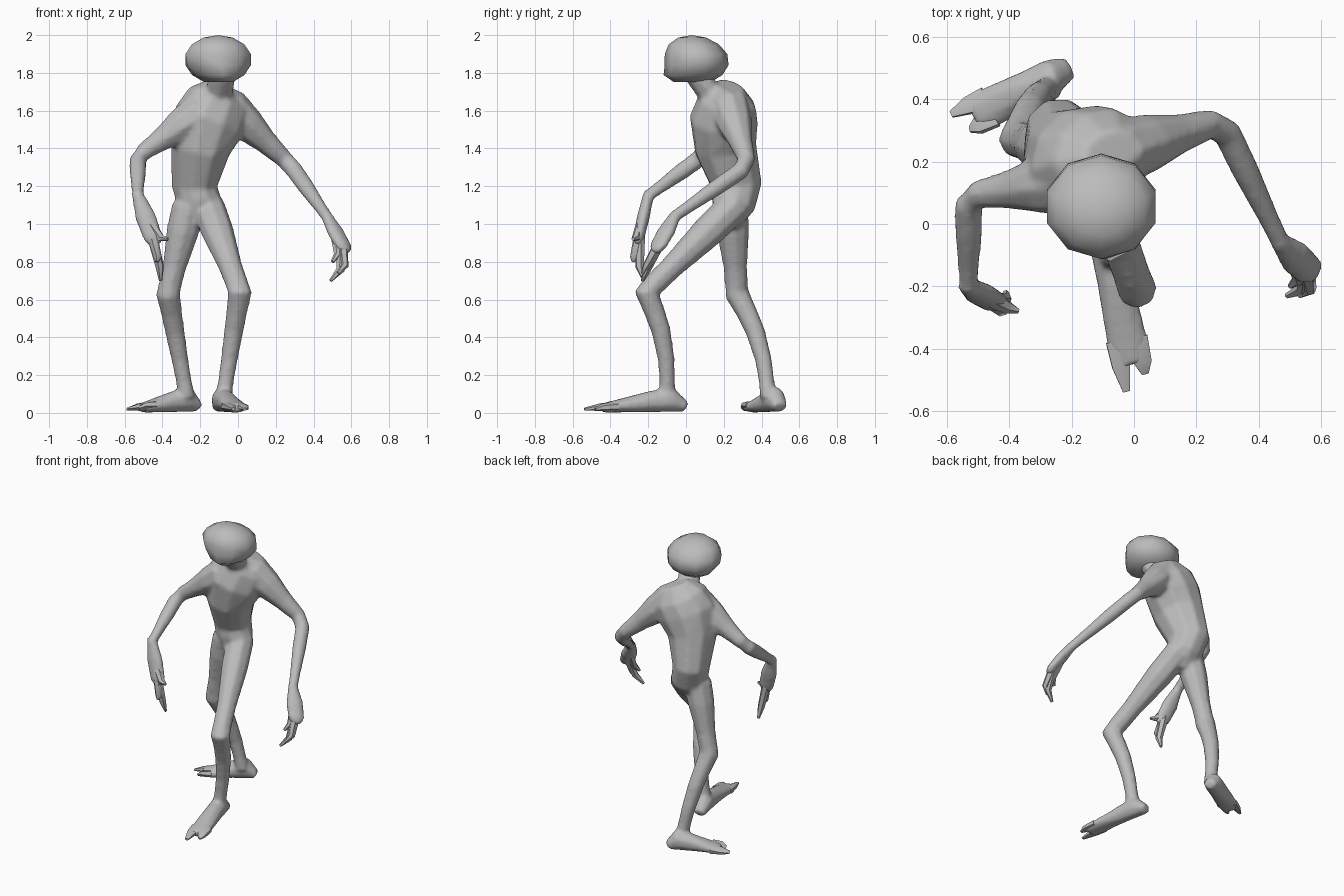
import bpy, bmesh, math
from mathutils import Vector

cube = bpy.data.objects.get("Cube")
if cube:
    bpy.data.objects.remove(cube, do_unlink=True)

skin = bpy.data.materials.new("grey_skin")
skin.use_nodes = True
skin.diffuse_color = (0.5, 0.5, 0.5, 1)
skin.node_tree.nodes["Principled BSDF"].inputs["Base Color"].default_value = skin.diffuse_color


def finish(name, bm):
    """Turn a bmesh into a smooth-shaded skin-coloured object."""
    bmesh.ops.recalc_face_normals(bm, faces=bm.faces)
    mesh = bpy.data.meshes.new(name)
    bm.to_mesh(mesh)
    bm.free()
    mesh.materials.append(skin)
    obj = bpy.data.objects.new(name, mesh)
    bpy.context.collection.objects.link(obj)
    bpy.ops.object.select_all(action="DESELECT")
    bpy.context.view_layer.objects.active = obj
    obj.select_set(True)
    bpy.ops.object.shade_smooth_by_angle(angle=math.radians(50))
    return obj


def loft(bm, rings, across=Vector((1, 0, 0)), sides=8):
    """Add a closed tube through rings of (centre, half width, half depth)."""
    centres = [ring[0] for ring in rings]
    loops = []
    for i, (centre, width, depth) in enumerate(rings):
        after = centres[min(i + 1, len(rings) - 1)]
        before = centres[max(i - 1, 0)]
        tangent = (after - before).normalized()
        side = (across - tangent * across.dot(tangent)).normalized()
        normal = tangent.cross(side)
        angles = [math.tau * (k + 0.5) / sides for k in range(sides)]
        loops.append([bm.verts.new(centre + side * width * math.cos(a)
                                   + normal * depth * math.sin(a)) for a in angles])
    for low, high in zip(loops, loops[1:]):
        for k in range(sides):
            n = (k + 1) % sides
            bm.faces.new((low[k], low[n], high[n], high[k]))
    bm.faces.new(loops[0][::-1])
    bm.faces.new(loops[-1])


def digit(name, root, bend, tip, radius, flat=1.0):
    """Tapering finger or toe."""
    bm = bmesh.new()
    loft(bm, [(point, radius * taper, radius * taper * flat)
              for point, taper in ((root, 1), (bend, 0.75), (tip, 0.3))], Vector((1, 1, 0)), 6)
    finish(name, bm)


def limb(start, joint, end, upper, lower, sag=Vector()):
    """Two-segment limb; upper and lower list (fraction along, radius)."""
    rings = [(start.lerp(joint, t), r, r) for t, r in upper]
    rings += [(joint.lerp(end, t) + sag * math.sin(math.pi * t), r, r) for t, r in lower]
    loft(body, rings, Vector((1, 0.5, 0)))


def arm(shoulder, elbow, wrist):
    limb(shoulder, elbow, wrist,
         [(0, 0.11), (0.3, 0.095), (0.6, 0.065), (0.9, 0.048)],
         [(0.1, 0.048), (0.4, 0.046), (0.8, 0.035), (1, 0.032)])


def hand(side, wrist, knuckle, across, tips):
    """Flat palm with a thumb and two curled fingers."""
    reach = knuckle - wrist
    loft(body, [(wrist - reach * 0.1, 0.03, 0.03), (wrist + reach * 0.5, 0.058, 0.036),
                (knuckle, 0.055, 0.032), (knuckle + reach * 0.2, 0.03, 0.02)], across)
    for part, start, tip in zip(("thumb", "short_finger", "long_finger"), (0.5, 0.9, 0.9), tips):
        root = wrist + reach * start
        bend = root.lerp(tip, 0.5) + reach * 0.25
        digit(side + "_" + part, root, bend, tip, 0.03)


def leg(hip, knee, ankle):
    limb(hip, knee, ankle,
         [(0, 0.09), (0.3, 0.088), (0.7, 0.064), (0.9, 0.062)],
         [(0, 0.066), (0.2, 0.057), (0.4, 0.053), (0.7, 0.046), (0.9, 0.043), (1.1, 0.045)],
         Vector((0, 0.035, 0)))


def foot(side, heel, toe):
    """Wedge-shaped foot ending in two splayed toes."""
    length = toe - heel
    across = Vector((-length.y, length.x, 0)).normalized()
    rings = []
    for t, width, height in [(0, 0.04, 0.03), (0.15, 0.06, 0.07), (0.35, 0.06, 0.06),
                             (0.7, 0.07, 0.035), (0.85, 0.06, 0.025)]:
        rings.append((heel + length * t + Vector((0, 0, height)), width, height))
    loft(body, rings, across)
    for part, sign, end in (("outer", 1, 0.92), ("inner", -1, 1)):
        root, bend, tip = [heel + length * t + across * sign * spread + Vector((0, 0, height))
                           for t, spread, height in
                           [(0.7, 0.03, 0.035), (0.85, 0.036, 0.03), (end, 0.035, 0.02)]]
        digit(f"{side}_{part}_toe", root, bend, tip, 0.043, 0.6)


body = bmesh.new()

# Torso, twisted so the right shoulder leads
chest_across = Vector((0.9, 0.4, 0))
loft(body, [
    (Vector((-0.2, 0.22, 0.99)), 0.06, 0.06),
    (Vector((-0.2, 0.25, 1.1)), 0.12, 0.12),
    (Vector((-0.23, 0.27, 1.2)), 0.12, 0.14),
    (Vector((-0.2, 0.21, 1.4)), 0.16, 0.17),
    (Vector((-0.15, 0.2, 1.55)), 0.2, 0.18),
    (Vector((-0.1, 0.22, 1.65)), 0.18, 0.15),
    (Vector((-0.07, 0.23, 1.73)), 0.1, 0.07)], chest_across, 10)

# Neck
loft(body, [(Vector((-0.1, 0.2, 1.6)), 0.11, 0.1),
            (Vector((-0.1, 0.12, 1.7)), 0.075, 0.065),
            (Vector((-0.08, 0.05, 1.8)), 0.075, 0.065)], chest_across)

# Head: domed skull, flat underside, face narrowing to a forward chin
skull = bmesh.new()
bmesh.ops.create_uvsphere(skull, u_segments=10, v_segments=7, radius=1)
for v in skull.verts:
    x, y, z = v.co
    low = max(-z, 0)
    front = max(-y, 0)
    narrow = 1 - 0.4 * low * front
    v.co = Vector((-0.105 + 0.187 * x * narrow + 0.06 * low * front,
                   0.06 + 0.17 * y - 0.15 * low * low * front - 0.03 * max(z, 0),
                   1.87 + max(0.13 * z, -0.12)))
finish("head", skull)

# Arms and hands
left_wrist = Vector((0.47, -0.06, 1.04))
right_wrist = Vector((-0.53, -0.2, 1.15))
arm(Vector((-0.05, 0.23, 1.62)), Vector((0.28, 0.33, 1.31)), left_wrist)
arm(Vector((-0.2, 0.14, 1.59)), Vector((-0.53, 0.09, 1.36)), right_wrist)
hand("left", left_wrist, Vector((0.56, -0.15, 0.88)), Vector((0.6, 0.7, 0)),
     [Vector((0.5, -0.2, 0.8)), Vector((0.53, -0.23, 0.74)), Vector((0.49, -0.23, 0.7))])
hand("right", right_wrist, Vector((-0.45, -0.25, 0.93)), Vector((1, 0, 0)),
     [Vector((-0.37, -0.28, 0.92)), Vector((-0.43, -0.28, 0.8)), Vector((-0.41, -0.22, 0.7))])

# Legs and feet in a long stride, left foot leading
leg(Vector((-0.16, 0.26, 1.1)), Vector((0.01, -0.21, 0.64)), Vector((-0.07, -0.1, 0.13)))
leg(Vector((-0.26, 0.24, 1.1)), Vector((-0.37, 0.27, 0.63)), Vector((-0.28, 0.43, 0.13)))
foot("left", Vector((-0.1, 0, 0)), Vector((0.01, -0.53, 0)))
foot("right", Vector((-0.21, 0.5, 0)), Vector((-0.57, 0.32, 0)))

# Fuse the torso, neck, limbs, palms and feet into one skin
body_object = finish("body", body)
fuse = body_object.modifiers.new("fuse", "REMESH")
fuse.mode = "VOXEL"
fuse.voxel_size = 0.012
fuse.use_smooth_shade = True
soften = body_object.modifiers.new("soften", "SMOOTH")
soften.factor = 0.5
soften.iterations = 8
